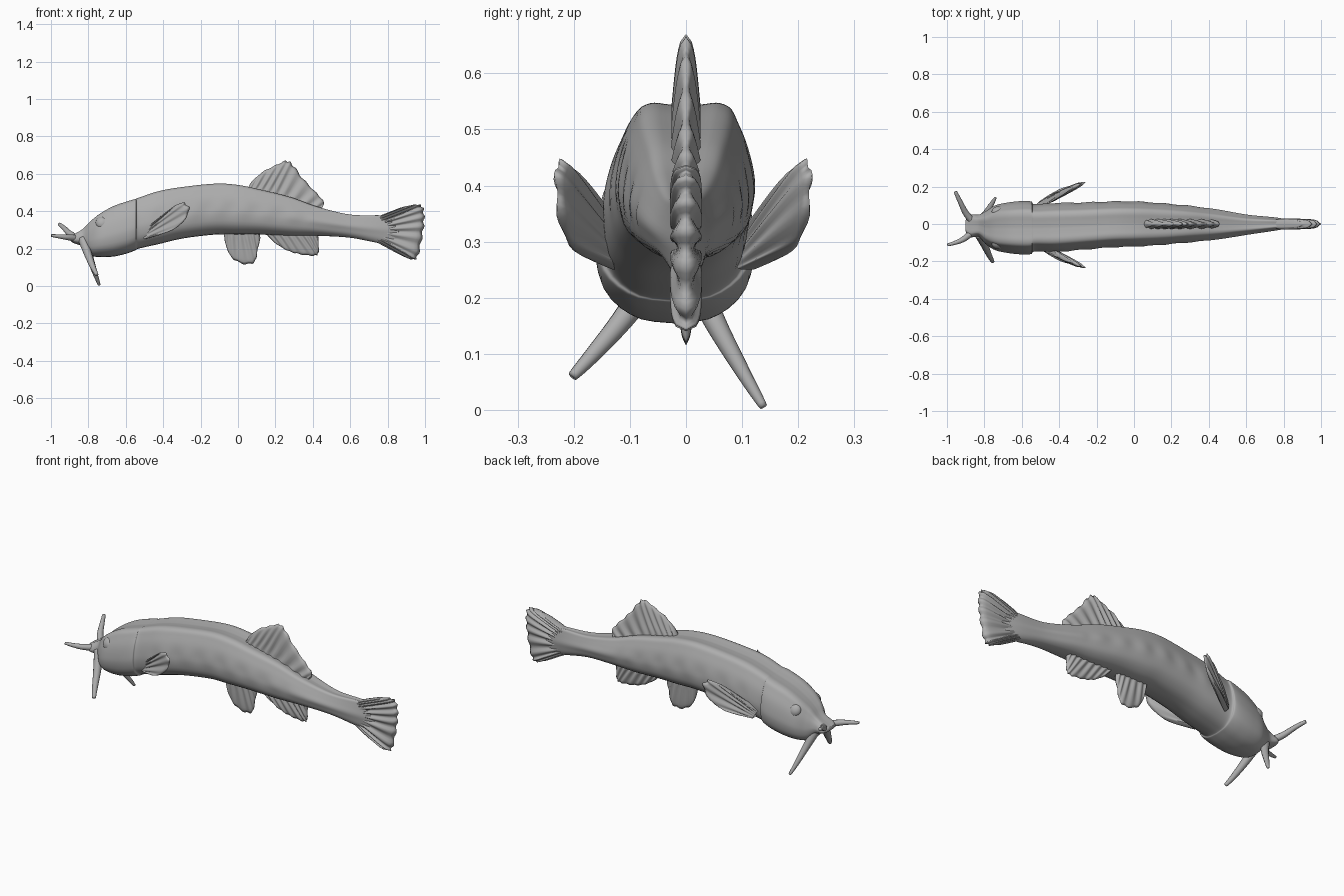
import bpy, bmesh, math
from mathutils import Vector

cube = bpy.data.objects.get("Cube")
if cube:
    bpy.data.objects.remove(cube, do_unlink=True)

grey = bpy.data.materials.new("plain grey")
grey.use_nodes = True
COLOUR = (0.42, 0.42, 0.42, 1)
grey.diffuse_color = COLOUR
bsdf = grey.node_tree.nodes["Principled BSDF"]
bsdf.inputs["Base Color"].default_value = COLOUR
bsdf.inputs["Roughness"].default_value = 0.6


def spline(points, t):
    """Point on a smooth curve through all points, t from 0 to 1."""
    n = len(points) - 1
    i = min(int(t * n), n - 1)
    f = t * n - i
    p = [Vector(points[min(max(i + k, 0), n)]) for k in (-1, 0, 1, 2)]
    return p[1] + 0.5 * f * (p[2] - p[0] + f * (
        2 * p[0] - 5 * p[1] + 4 * p[2] - p[3] + f * (3 * (p[1] - p[2]) + p[3] - p[0])))


def finish(name, bm):
    bmesh.ops.remove_doubles(bm, verts=bm.verts, dist=0.0001)
    bmesh.ops.recalc_face_normals(bm, faces=bm.faces)
    mesh = bpy.data.meshes.new(name)
    bm.to_mesh(mesh)
    bm.free()
    mesh.materials.append(grey)
    for poly in mesh.polygons:
        poly.use_smooth = True
    obj = bpy.data.objects.new(name, mesh)
    bpy.context.collection.objects.link(obj)
    return obj


def bridge(bm, rows, closed):
    for a, b in zip(rows, rows[1:]):
        for j in range(len(a) - (0 if closed else 1)):
            k = (j + 1) % len(a)
            bm.faces.new((a[j], a[k], b[k], b[j]))


# Body stations: x, middle y, half width, top z, bottom z
STATIONS = [
    (-0.90, -0.01, 0.03, 0.265, 0.245), (-0.88, -0.01, 0.06, 0.275, 0.230),
    (-0.83, -0.01, 0.06, 0.305, 0.210), (-0.79, -0.02, 0.09, 0.345, 0.165),
    (-0.74, -0.02, 0.12, 0.385, 0.155), (-0.67, -0.02, 0.135, 0.425, 0.157),
    (-0.60, -0.02, 0.142, 0.450, 0.172), (-0.55, -0.02, 0.140, 0.465, 0.190),
    (-0.53, -0.02, 0.126, 0.472, 0.200), (-0.42, -0.018, 0.130, 0.508, 0.225),
    (-0.29, -0.012, 0.126, 0.530, 0.255), (-0.12, -0.002, 0.122, 0.547, 0.275),
    (0.0, 0, 0.120, 0.540, 0.275), (0.12, 0, 0.113, 0.515, 0.275),
    (0.28, 0, 0.098, 0.475, 0.268), (0.43, -0.002, 0.080, 0.422, 0.268),
    (0.60, -0.004, 0.052, 0.382, 0.258), (0.76, 0, 0.033, 0.378, 0.228),
    (0.86, 0, 0.016, 0.375, 0.215)]
# Half cross-section from back to belly: side, height
SECTION = [(0, 0.96), (0.25, 0.98), (0.48, 1.0), (0.66, 0.93), (0.77, 0.74), (0.9, 0.45),
           (0.98, 0.1), (1.0, -0.25), (0.88, -0.65), (0.5, -0.93), (0, -1)]


def make_body():
    bm = bmesh.new()
    rows = []
    for i in range(151):
        x, mid, half, top, bottom = spline([Vector(s) for s in STATIONS], i / 150)
        ring = []
        for j in range(64):
            t = j / 32
            side, height = spline(SECTION, t if t <= 1 else 2 - t)
            # soft dents in the flank, and a lateral ridge towards the tail
            flank = math.exp(-((height - 0.05) / 0.3) ** 2)
            dents = 0.025 * math.sin(x * 48) if -0.45 < x < 0.4 else 0
            ridge = 0.12 * max(0, min(1, (x - 0.2) * 3))
            side *= 1 + flank * (dents + ridge) - 0.5 * ridge
            y = mid + half * side * (1 if t <= 1 else -1)
            ring.append(bm.verts.new((x, y, (top + bottom) / 2 + height * (top - bottom) / 2)))
        rows.append(ring)
    bridge(bm, rows, True)
    bm.faces.new(rows[0])
    bm.faces.new(rows[-1])
    return finish("body", bm)


def make_fin(name, base, outer, root, tip, rays):
    """Ribbed fin swept from a base line to an outer edge, thick along y."""
    bm = bmesh.new()
    across, along = rays * 6, 14
    for sign in (1, -1):
        rows = []
        for i in range(across + 1):
            u = i / across
            a, b = spline(base, u), spline(outer, u)
            rib = math.cos(2 * math.pi * rays * u)
            row = []
            for j in range(along + 1):
                v = j / along
                p = a.lerp(b, v * (1 - 0.02 * (1 + rib) * v))
                edge = math.sqrt(max(0, (1 - v ** 8) * (1 - (2 * u - 1) ** 10)))
                thick = (root + (tip - root) * v) * edge * (0.78 - 0.22 * rib * min(1, 3 * v))
                row.append(bm.verts.new(p + Vector((0, sign * thick, 0))))
            rows.append(row)
        bridge(bm, rows, False)
    return finish(name, bm)


def flat(points):
    return [(x, 0, z) for x, z in points]


make_body()

# Fins on the middle plane
make_fin("tail_fin", flat([(0.73, 0.365), (0.74, 0.30), (0.73, 0.24)]),
         flat([(0.87, 0.42), (0.95, 0.437), (0.99, 0.425), (1.0, 0.36), (0.99, 0.27),
               (0.965, 0.16), (0.93, 0.14), (0.85, 0.175)]), 0.03, 0.027, 11)
make_fin("dorsal_fin", flat([(0.04, 0.50), (0.2, 0.46), (0.44, 0.38)]),
         flat([(0.07, 0.555), (0.13, 0.61), (0.2, 0.647), (0.26, 0.672), (0.295, 0.65),
               (0.35, 0.575), (0.42, 0.50), (0.46, 0.45), (0.45, 0.42)]), 0.032, 0.014, 10)
make_fin("anal_fin", flat([(0.13, 0.30), (0.28, 0.30), (0.42, 0.30)]),
         flat([(0.19, 0.235), (0.26, 0.19), (0.33, 0.168), (0.41, 0.16), (0.432, 0.18),
               (0.43, 0.26)]), 0.03, 0.011, 8)
make_fin("pelvic_fin", flat([(-0.08, 0.31), (0.02, 0.31), (0.11, 0.31)]),
         flat([(-0.07, 0.235), (-0.045, 0.165), (0.0, 0.125), (0.06, 0.113), (0.095, 0.135),
               (0.105, 0.19), (0.12, 0.255)]), 0.025, 0.009, 6)

# Paired parts: side fins and eyes
FIN_BASE = [(-0.52, 0.09, 0.29), (-0.51, 0.10, 0.27), (-0.50, 0.11, 0.25)]
FIN_EDGE = [(-0.45, 0.145, 0.34), (-0.38, 0.175, 0.40), (-0.31, 0.205, 0.445),
            (-0.27, 0.222, 0.44), (-0.258, 0.224, 0.395), (-0.32, 0.21, 0.315),
            (-0.42, 0.17, 0.272)]
for label, sign, shift in (("left", 1, 0), ("right", -1, -0.01)):
    def place(points):
        return [(x, sign * y + shift, z) for x, y, z in points]
    make_fin(label + "_pectoral_fin", place(FIN_BASE), place(FIN_EDGE), 0.022, 0.014, 6)

    bm = bmesh.new()
    bmesh.ops.create_uvsphere(bm, u_segments=24, v_segments=16, radius=0.036)
    eye = finish(label + "_eye", bm)
    eye.location = (-0.725, sign * 0.086 - 0.02, 0.338)
    eye.scale = (1, 0.75, 1)
    eye.rotation_euler = (sign * 0.4, 0, 0)


def make_barbel(name, points, thick, thin):
    """Tapered whisker along a smooth path."""
    bm = bmesh.new()
    rows = []
    steps = 20
    for i in range(steps + 1):
        t = i / steps
        centre = spline(points, t)
        ahead = spline(points, min(1, t + 0.02)) - spline(points, max(0, t - 0.02))
        turn = ahead.to_track_quat('Z', 'Y')
        r = thick + (thin - thick) * t
        rows.append([bm.verts.new(centre + turn @ Vector(
            (r * math.cos(a * math.pi / 6), r * math.sin(a * math.pi / 6), 0)))
            for a in range(12)])
    bridge(bm, rows, True)
    bm.faces.new(rows[0])
    bm.faces.new(rows[-1])
    return finish(name, bm)


make_barbel("left_lower_barbel", [(-0.83, 0.01, 0.25), (-0.795, 0.05, 0.16),
                                  (-0.765, 0.10, 0.07), (-0.742, 0.138, 0.006)], 0.026, 0.007)
make_barbel("right_lower_barbel", [(-0.83, -0.05, 0.25), (-0.80, -0.11, 0.165),
                                   (-0.775, -0.165, 0.10), (-0.755, -0.202, 0.06)], 0.026, 0.009)
make_barbel("left_upper_barbel", [(-0.86, 0.01, 0.255), (-0.90, 0.06, 0.28),
                                  (-0.93, 0.12, 0.31), (-0.955, 0.172, 0.33)], 0.02, 0.009)
make_barbel("right_upper_barbel", [(-0.86, -0.04, 0.255), (-0.91, -0.08, 0.26),
                                   (-0.955, -0.10, 0.265), (-0.998, -0.112, 0.27)], 0.019, 0.007)
